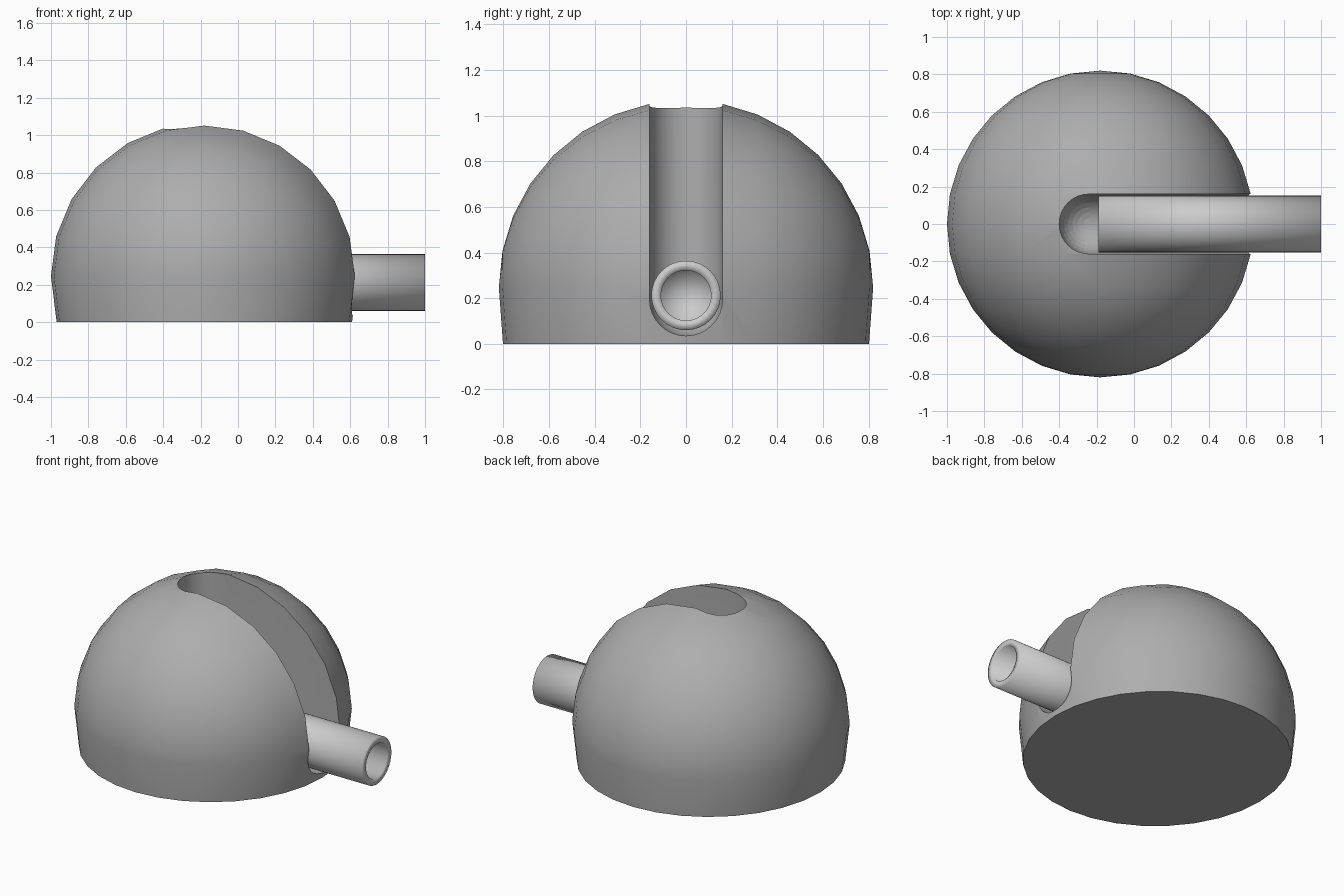
import bpy, bmesh, math
from mathutils import Matrix

if "Cube" in bpy.data.objects:
    bpy.data.objects.remove(bpy.data.objects["Cube"])

R, CX, CZ = 0.82, -0.18, 0.247   # dome radius and centre
SLOT_R, SLOT_Z = 0.16, 0.195


def make_object(name, bm):
    bmesh.ops.recalc_face_normals(bm, faces=bm.faces[:])
    mesh = bpy.data.meshes.new(name)
    bm.to_mesh(mesh)
    bm.free()
    ob = bpy.data.objects.new(name, mesh)
    bpy.context.collection.objects.link(ob)
    return ob


def smooth(ob, angle):
    bpy.ops.object.select_all(action='DESELECT')
    ob.select_set(True)
    bpy.context.view_layer.objects.active = ob
    bpy.ops.object.shade_smooth_by_angle(angle=math.radians(angle))


# Dome: upper half of a sphere with its poles on the y axis, plus a tapered skirt
bm = bmesh.new()
bmesh.ops.create_uvsphere(bm, u_segments=24, v_segments=16, radius=R,
                          matrix=Matrix.Rotation(math.pi / 2, 4, 'X'))
bmesh.ops.bisect_plane(bm, geom=bm.verts[:] + bm.edges[:] + bm.faces[:], dist=1e-4,
                       plane_co=(0, 0, 0), plane_no=(0, 0, 1), clear_inner=True)
rim = [e for e in bm.edges if e.is_boundary]
skirt = bmesh.ops.extrude_edge_only(bm, edges=rim)["geom"]
for v in (g for g in skirt if isinstance(g, bmesh.types.BMVert)):
    v.co = (v.co.x * 0.963, v.co.y * 0.978, -CZ)
bmesh.ops.contextual_create(bm, geom=[e for e in bm.edges if e.is_boundary])
bmesh.ops.translate(bm, verts=bm.verts[:], vec=(CX, 0, CZ))
dome = make_object("dome", bm)

# Slot cutter: hull of four balls, giving a round floor and a round back end
bm = bmesh.new()
for x in (-0.24, 1.5):
    for z in (SLOT_Z, 1.6):
        bmesh.ops.create_uvsphere(bm, u_segments=32, v_segments=16, radius=SLOT_R,
                                  matrix=Matrix.Translation((x, 0, z)))
hull = bmesh.ops.convex_hull(bm, input=bm.verts[:])
inside = {g for g in hull["geom_interior"] + hull["geom_unused"]
          if isinstance(g, bmesh.types.BMVert)}
bmesh.ops.delete(bm, geom=list(inside), context='VERTS')
cutter = make_object("slot_cutter", bm)
cutter.hide_render = True

mod = dome.modifiers.new("slot", 'BOOLEAN')
mod.operation, mod.object, mod.solver = 'DIFFERENCE', cutter, 'EXACT'
bpy.context.view_layer.objects.active = dome
bpy.ops.object.modifier_apply(modifier=mod.name)
bpy.data.objects.remove(cutter)
smooth(dome, 40)

# Darker grey for the dome
dark = bpy.data.materials.new("dark_grey")
dark.diffuse_color = (0.42, 0.42, 0.42, 1)
dark.use_nodes = True
dark.node_tree.nodes["Principled BSDF"].inputs["Base Color"].default_value = dark.diffuse_color
dome.data.materials.clear()
dome.data.materials.append(dark)

# Barrel: lathed tube along x with a deep blind bore and softly shaded rim
profile = [(-0.19, 0), (-0.19, 0.152), (1.0, 0.152), (1.0, 0.11), (0.1, 0.11), (0.1, 0)]
bm = bmesh.new()
verts = [bm.verts.new((x, 0, r)) for x, r in profile]
edges = [bm.edges.new(p) for p in zip(verts, verts[1:])]
bmesh.ops.spin(bm, geom=verts + edges, cent=(0, 0, 0), axis=(1, 0, 0),
               angle=math.tau, steps=32)
bmesh.ops.remove_doubles(bm, verts=bm.verts[:], dist=1e-4)
bmesh.ops.translate(bm, verts=bm.verts[:], vec=(0, 0, 0.212))
smooth(make_object("barrel", bm), 180)
